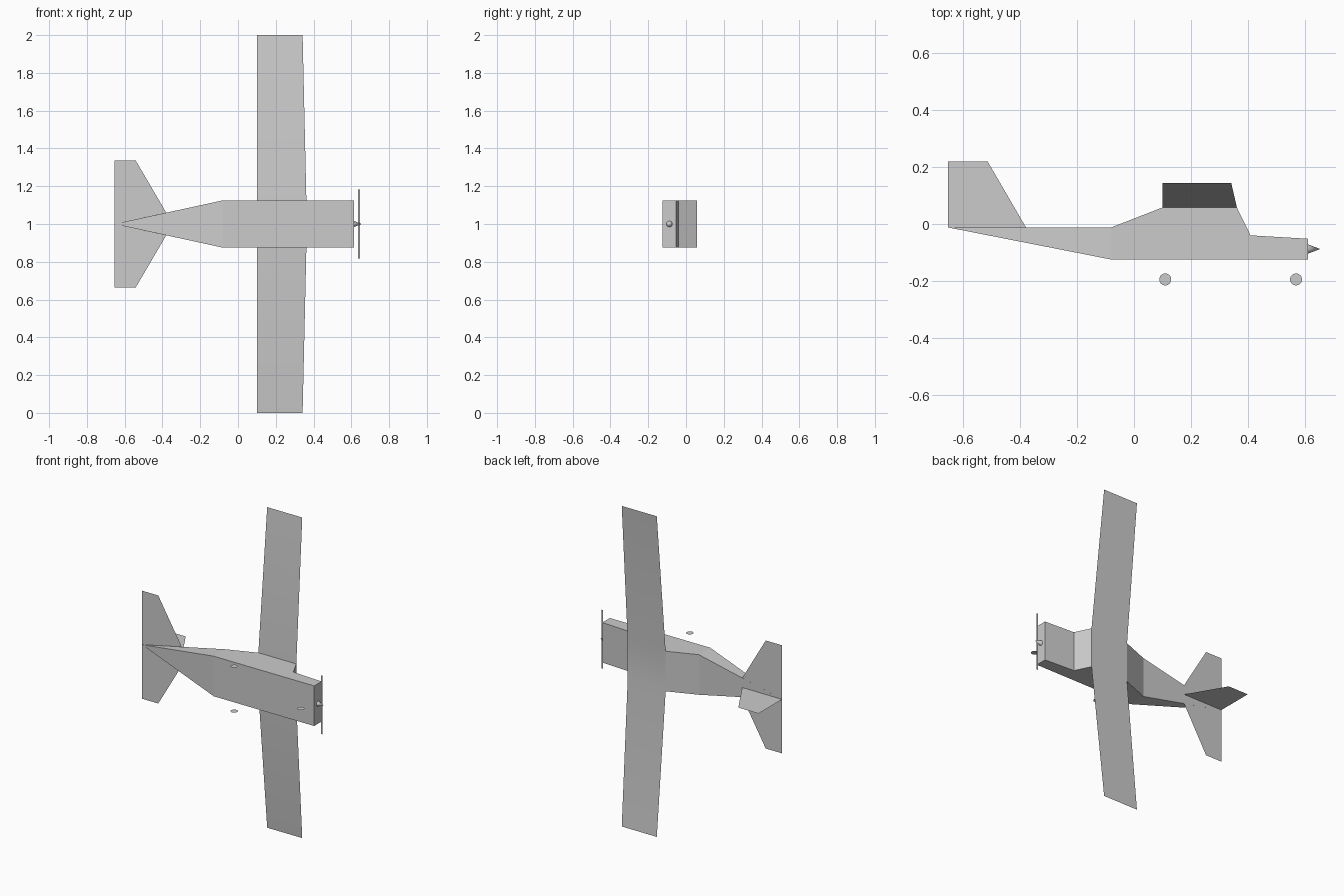
import bpy, bmesh, math
from mathutils import Matrix

cube = bpy.data.objects.get("Cube")
if cube:
    bpy.data.objects.remove(cube, do_unlink=True)

# One plain grey for the whole aircraft
grey = bpy.data.materials.new("light grey")
grey.use_nodes = True
COLOR = (0.6, 0.6, 0.6, 1.0)
grey.diffuse_color = COLOR
grey.node_tree.nodes["Principled BSDF"].inputs["Base Color"].default_value = COLOR

MID = 1.0       # height of the symmetry plane (wings run along z)
HALF = 0.125    # half width of the fuselage


def finish(name, bm, smooth=False):
    """Turn a bmesh into a named grey object."""
    mesh = bpy.data.meshes.new(name)
    bm.to_mesh(mesh)
    bm.free()
    mesh.materials.append(grey)
    obj = bpy.data.objects.new(name, mesh)
    bpy.context.collection.objects.link(obj)
    if smooth:
        bpy.ops.object.select_all(action='DESELECT')
        obj.select_set(True)
        bpy.context.view_layer.objects.active = obj
        bpy.ops.object.shade_smooth_by_angle(angle=math.radians(30))
    return obj


def sheet(name, points):
    """A single flat panel."""
    bm = bmesh.new()
    bm.faces.new([bm.verts.new(p) for p in points])
    return finish(name, bm)


# Fuselage: side profile drawn twice, open under the wing, closed to a tail point
profile = [(-0.08, -0.125), (0.613, -0.125), (0.613, -0.052), (0.41, -0.04),
           (0.362, 0.058), (0.10, 0.058), (-0.08, -0.012)]
bm = bmesh.new()
left = [bm.verts.new((x, y, MID + HALF)) for x, y in profile]
right = [bm.verts.new((x, y, MID - HALF)) for x, y in profile]
tail = bm.verts.new((-0.655, -0.012, MID))
bm.faces.new(left)
bm.faces.new(right[::-1])
for i in range(len(profile) - 1):
    if i != 4:      # the wing centre panel closes the cabin roof
        bm.faces.new((left[i], right[i], right[i + 1], left[i + 1]))
for a, b in ((left[0], left[-1]), (left[-1], right[-1]),
             (right[-1], right[0]), (right[0], left[0])):
    bm.faces.new((a, b, tail))
bmesh.ops.recalc_face_normals(bm, faces=bm.faces)
finish("fuselage", bm)

# Wing: thin sheet, flat over the cabin, rising towards both tips
bm = bmesh.new()
stations = [(0.0, 0.145, 0.342), (MID - HALF, 0.058, 0.362),
            (MID + HALF, 0.058, 0.362), (2.0, 0.145, 0.342)]
rows = [(bm.verts.new((0.10, y, z)), bm.verts.new((front, y, z)))
        for z, y, front in stations]
for (a, b), (c, d) in zip(rows, rows[1:]):
    bm.faces.new((a, c, d, b))
finish("wing", bm, smooth=True)

# Tail surfaces
for side, name in ((1, "upper"), (-1, "lower")):
    outline = [(-0.655, 0), (-0.655, 0.337), (-0.542, 0.337), (-0.38, 0.06)]
    sheet(name + "_stabilizer", [(x, -0.012, MID + side * z) for x, z in outline][::side])
sheet("tail_fin", [(-0.655, -0.012, MID), (-0.38, -0.012, MID),
                   (-0.515, 0.22, MID), (-0.655, 0.22, MID)])

# Propeller blade and spinner
sheet("propeller", [(0.636, -0.088, MID - 0.183), (0.636, -0.088, MID + 0.183),
                    (0.645, -0.088, MID + 0.183), (0.645, -0.088, MID - 0.183)])
bm = bmesh.new()
bmesh.ops.create_cone(bm, cap_ends=True, segments=12, radius1=0.016, radius2=0, depth=0.042,
                      matrix=Matrix.Translation((0.634, -0.088, MID))
                      @ Matrix.Rotation(math.pi / 2, 4, 'Y'))
finish("spinner", bm, smooth=True)

# Wheels: thin discs below the fuselage
for name, x, z in (("nose_wheel", 0.57, MID), ("upper_main_wheel", 0.11, MID + 0.14),
                   ("lower_main_wheel", 0.11, MID - 0.14)):
    bm = bmesh.new()
    bmesh.ops.create_circle(bm, cap_ends=True, segments=24, radius=0.021,
                            matrix=Matrix.Translation((x, -0.195, z)))
    finish(name, bm)
